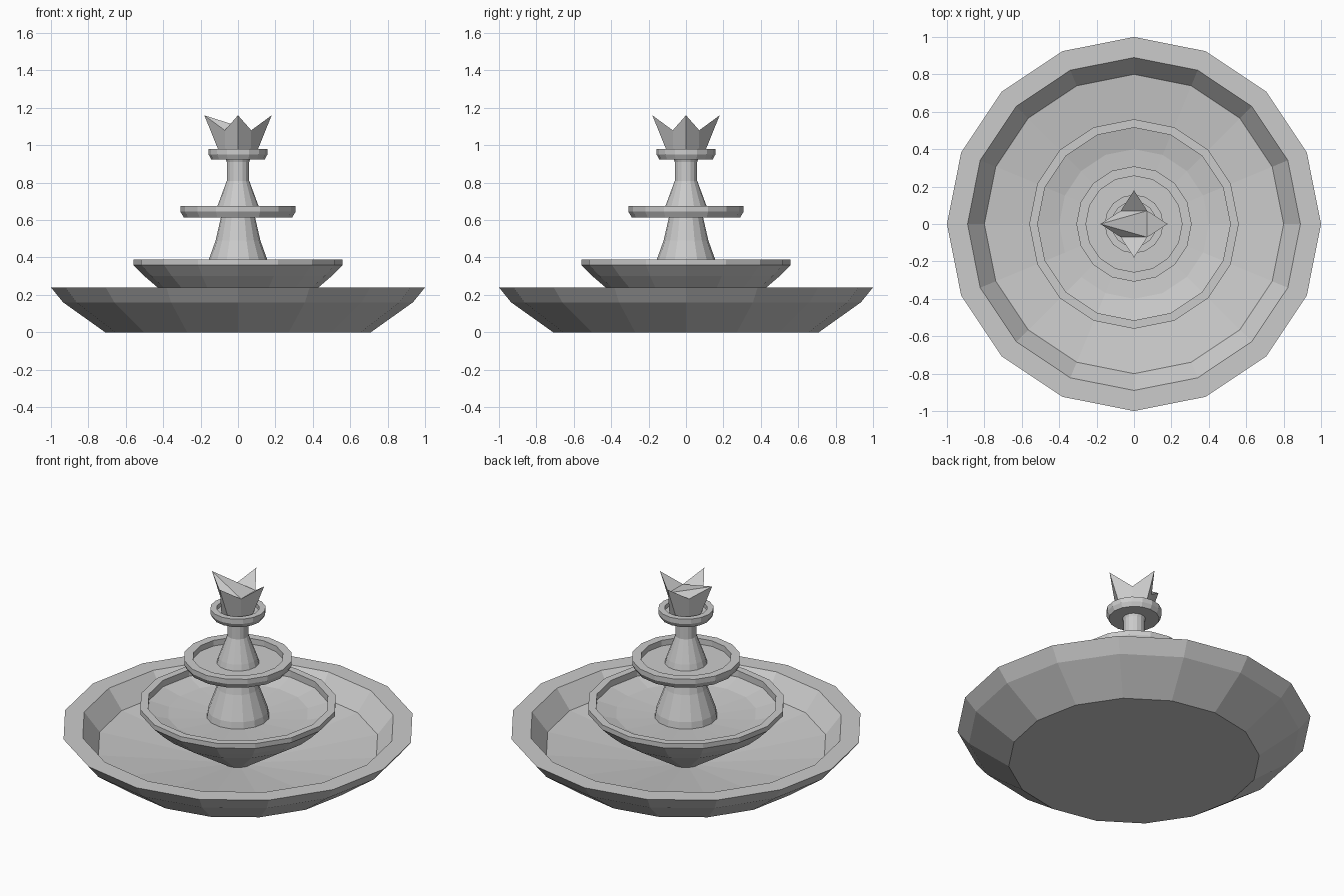
import bpy, bmesh
from math import cos, sin, pi

if "Cube" in bpy.data.objects:
    bpy.data.objects.remove(bpy.data.objects["Cube"])


def ring(bm, r, z, n):
    return [bm.verts.new((r * cos(2 * pi * i / n), r * sin(2 * pi * i / n), z)) for i in range(n)]


def skin(bm, a, b):
    n = len(a)
    for i in range(n):
        j = (i + 1) % n
        bm.faces.new((a[i], a[j], b[j], b[i]))


def finish(bm, name):
    bmesh.ops.recalc_face_normals(bm, faces=bm.faces)
    me = bpy.data.meshes.new(name)
    bm.to_mesh(me)
    bm.free()
    ob = bpy.data.objects.new(name, me)
    bpy.context.collection.objects.link(ob)
    return ob


def lathe(name, profile, n=16):
    """Revolve (radius, z) points and cap both ends."""
    bm = bmesh.new()
    rings = [ring(bm, r, z, n) for r, z in profile]
    for a, b in zip(rings, rings[1:]):
        skin(bm, a, b)
    bm.faces.new(rings[0])
    bm.faces.new(rings[-1])
    return finish(bm, name)


# Basins, from outer underside over the rim to the gently dished inner floor
lathe("main_basin", [(0.71, 0), (0.935, 0.16), (1.0, 0.24), (0.89, 0.24),
                     (0.80, 0.125), (0.09, 0.025)])
lathe("lower_bowl", [(0.09, 0.025), (0.43, 0.24), (0.50, 0.30), (0.56, 0.36), (0.56, 0.39),
                     (0.515, 0.39), (0.515, 0.35), (0.40, 0.322), (0.17, 0.305)])
lathe("middle_bowl", [(0.06, 0.615), (0.29, 0.615), (0.308, 0.645), (0.308, 0.675),
                      (0.257, 0.675), (0.257, 0.64)])
lathe("top_bowl", [(0.06, 0.925), (0.143, 0.925), (0.157, 0.95), (0.157, 0.98),
                   (0.12, 0.98), (0.12, 0.955)])

# Flared columns between the bowls
lathe("lower_column", [(0.178, 0.305), (0.172, 0.345), (0.12, 0.49), (0.09, 0.62)])
lathe("upper_column", [(0.12, 0.64), (0.11, 0.675), (0.06, 0.81), (0.06, 0.91), (0.067, 0.93)])

# Four-pointed crown spout: alternating tall points and low notches
bm = bmesh.new()
base = ring(bm, 0.095, 0.95, 8)
top = []
for i in range(8):
    r, z = (0.18, 1.16) if i % 2 == 0 else (0.10, 1.08)
    top.append(bm.verts.new((r * cos(pi * i / 4), r * sin(pi * i / 4), z)))
skin(bm, base, top)
bm.faces.new(base)
# Sloping cap: backs of three points, then a fan from the fourth
for i in (0, 2, 6):
    bm.faces.new((top[i - 1], top[i], top[i + 1]))
for a, b in ((5, 7), (7, 1), (1, 3)):
    bm.faces.new((top[4], top[a], top[b]))
finish(bm, "crown_spout")
